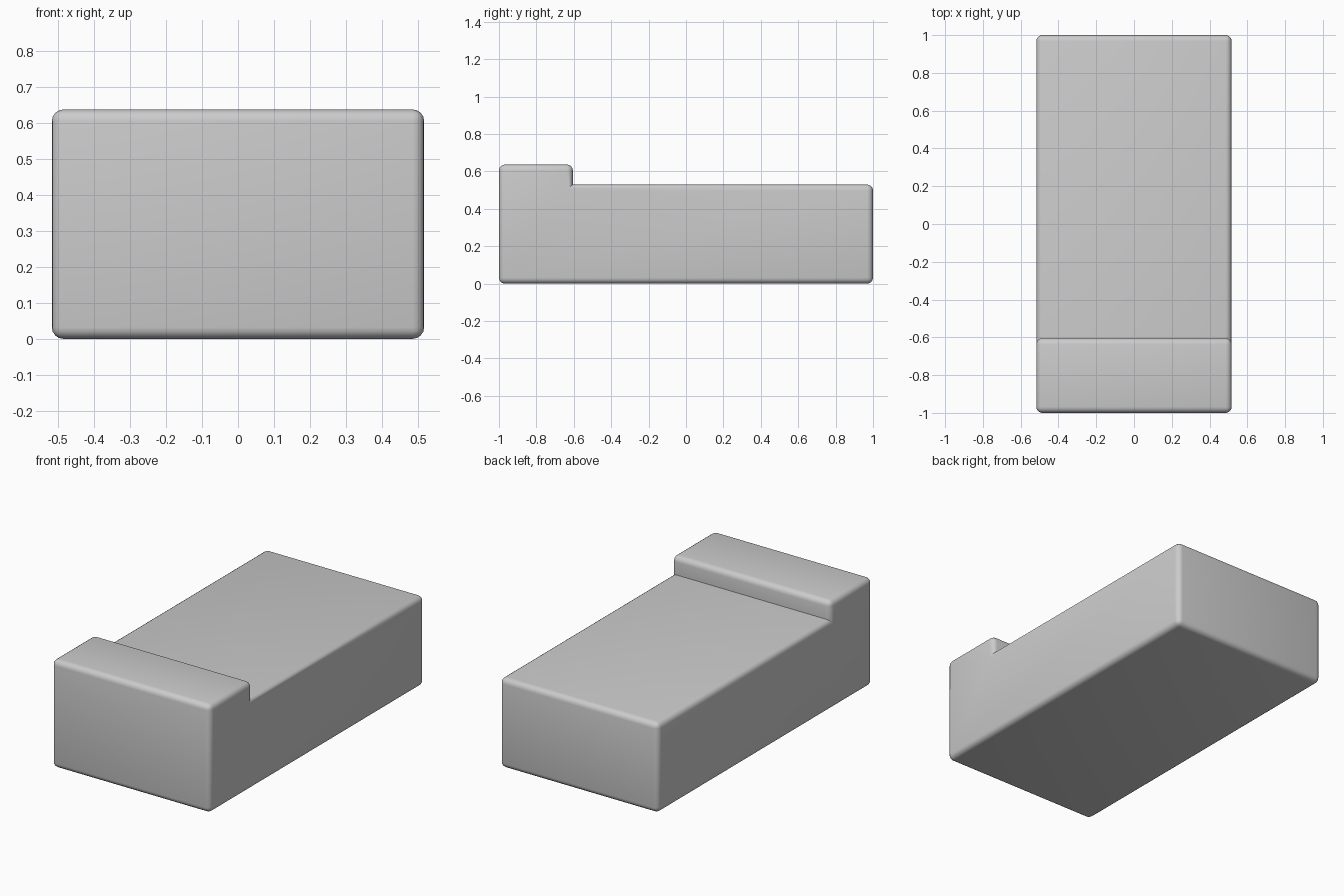
import bpy
import bmesh
import math

if "Cube" in bpy.data.objects:
    bpy.data.objects.remove(bpy.data.objects["Cube"])

# Plain grey material
grey = bpy.data.materials.new("plain_grey")
grey.use_nodes = True
colour = (0.6, 0.6, 0.6, 1)
grey.diffuse_color = colour
grey.node_tree.nodes["Principled BSDF"].inputs["Base Color"].default_value = colour

# Stepped side profile (y, z), extruded across the width
HALF_WIDTH = 0.517
PROFILE = [(-1, 0), (1, 0), (1, 0.53), (-0.605, 0.53), (-0.605, 0.637), (-1, 0.637)]

bm = bmesh.new()
side = bm.faces.new([bm.verts.new((-HALF_WIDTH, y, z)) for y, z in PROFILE])
extruded = bmesh.ops.extrude_face_region(bm, geom=[side])
moved = [v for v in extruded["geom"] if isinstance(v, bmesh.types.BMVert)]
bmesh.ops.translate(bm, verts=moved, vec=(2 * HALF_WIDTH, 0, 0))
bmesh.ops.recalc_face_normals(bm, faces=bm.faces)

# Round the outer edges; the inner edge of the step stays crisp
outer = [e for e in bm.edges if e.is_convex]
bmesh.ops.bevel(bm, geom=outer, affect="EDGES", offset=0.032, offset_type="OFFSET",
                segments=4, profile=0.5, clamp_overlap=True)
bmesh.ops.recalc_face_normals(bm, faces=bm.faces)

mesh = bpy.data.meshes.new("stepped_block")
bm.to_mesh(mesh)
bm.free()
mesh.materials.append(grey)

block = bpy.data.objects.new("stepped_block", mesh)
bpy.context.collection.objects.link(block)
bpy.ops.object.select_all(action="DESELECT")
block.select_set(True)
bpy.context.view_layer.objects.active = block
bpy.ops.object.shade_smooth_by_angle(angle=math.radians(35))
